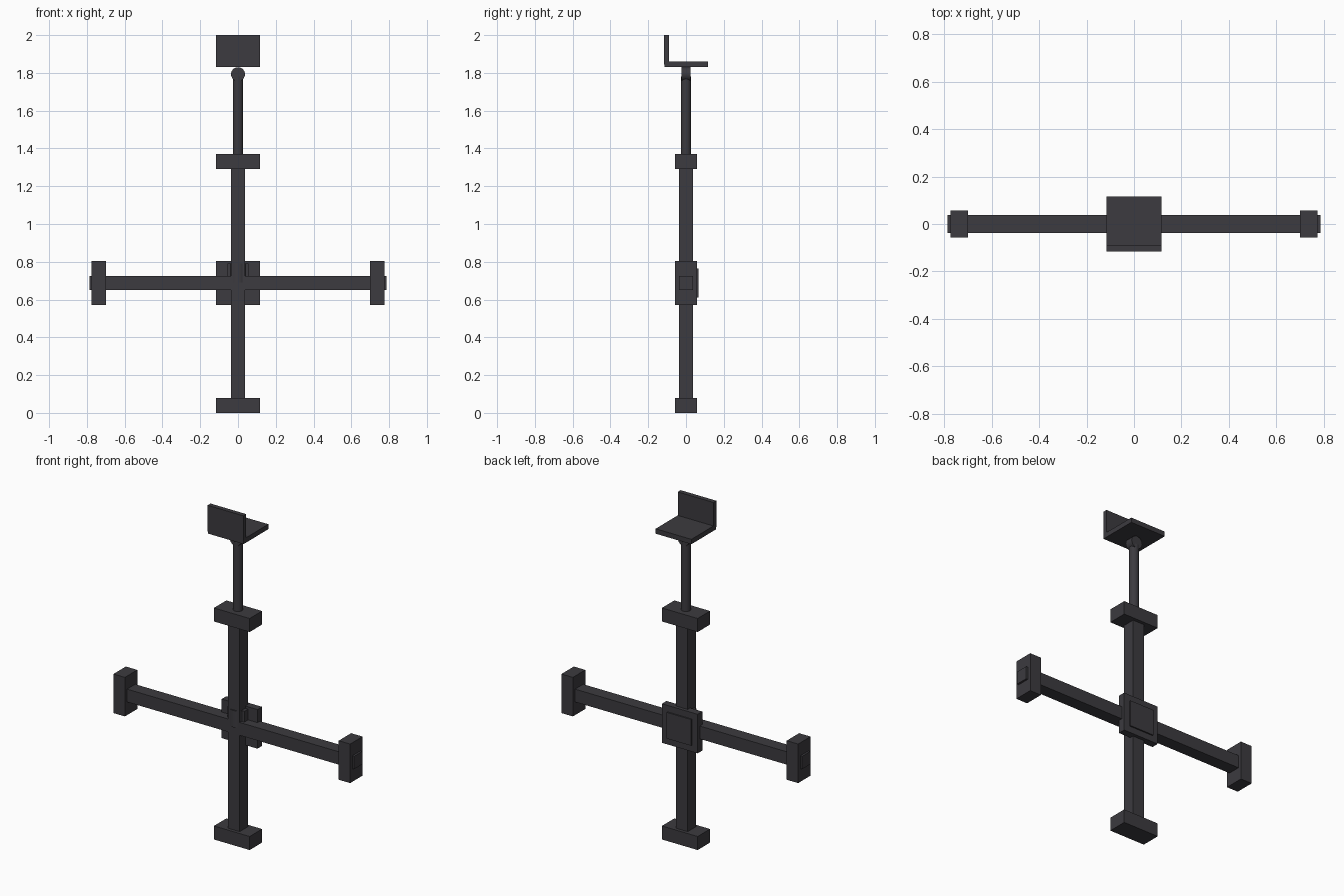
import bpy
from math import radians

default = bpy.data.objects.get("Cube")
if default:
    bpy.data.objects.remove(default, do_unlink=True)

# Single dark finish
dark = bpy.data.materials.new("charcoal")
dark.use_nodes = True
colour = (0.045, 0.043, 0.05, 1)
dark.diffuse_color = colour
dark.node_tree.nodes["Principled BSDF"].inputs["Base Color"].default_value = colour


def box(name, x, y, z):
    """Box spanning the given (low, high) ranges."""
    spans = (x, y, z)
    bpy.ops.mesh.primitive_cube_add(size=1, location=[(a + b) / 2 for a, b in spans])
    ob = bpy.context.object
    ob.name = name
    ob.scale = [b - a for a, b in spans]
    bpy.ops.object.transform_apply(location=False, rotation=False, scale=True)
    ob.data.materials.append(dark)
    return ob


def cylinder(name, radius, depth, centre, tilt=0, sides=16):
    bpy.ops.mesh.primitive_cylinder_add(vertices=sides, radius=radius, depth=depth,
                                        location=centre, rotation=(radians(tilt), 0, 0))
    ob = bpy.context.object
    ob.name = name
    bpy.ops.object.shade_smooth_by_angle()
    ob.data.materials.append(dark)
    return ob


def both(v):
    return (-v, v)


BAR = both(0.038)    # half width of the square bars
CAP = both(0.058)    # depth of the end blocks
WIDE = both(0.117)   # width of blocks, hub and bracket
HUB_Z = (0.572, 0.803)

# Upright post with foot and upper collar
box("post", BAR, BAR, (0.02, 1.35))
box("foot_block", WIDE, CAP, (0, 0.08))
box("collar_block", WIDE, CAP, (1.29, 1.37))

# Cross arm with its end blocks
box("cross_arm", both(0.787), BAR, (0.65, 0.726))
box("left_end_block", (0.7, 0.775), CAP, HUB_Z)
box("right_end_block", (-0.775, -0.7), CAP, HUB_Z)

# Hub plate behind the crossing, with raised rear panel
box("hub_plate", WIDE, (0.015, 0.058), HUB_Z)
box("hub_rear_panel", both(0.08), (0.05, 0.066), (0.61, 0.765))

# Clamp around the post above the crossing
box("clamp_block", both(0.056), (-0.02, 0.03), (0.72, 0.79))
cylinder("clamp_barrel", 0.046, 0.1, (0, 0, 0.74))

# Extending rod and tilt joint
cylinder("rod", 0.027, 0.43, (0, 0, 1.565))
cylinder("tilt_joint", 0.037, 0.05, (0, 0, 1.793), tilt=90, sides=24)

# L-shaped bracket
box("bracket_base", WIDE, (-0.115, 0.117), (1.832, 1.861))
box("bracket_upright", WIDE, (-0.117, -0.09), (1.845, 2.0))
